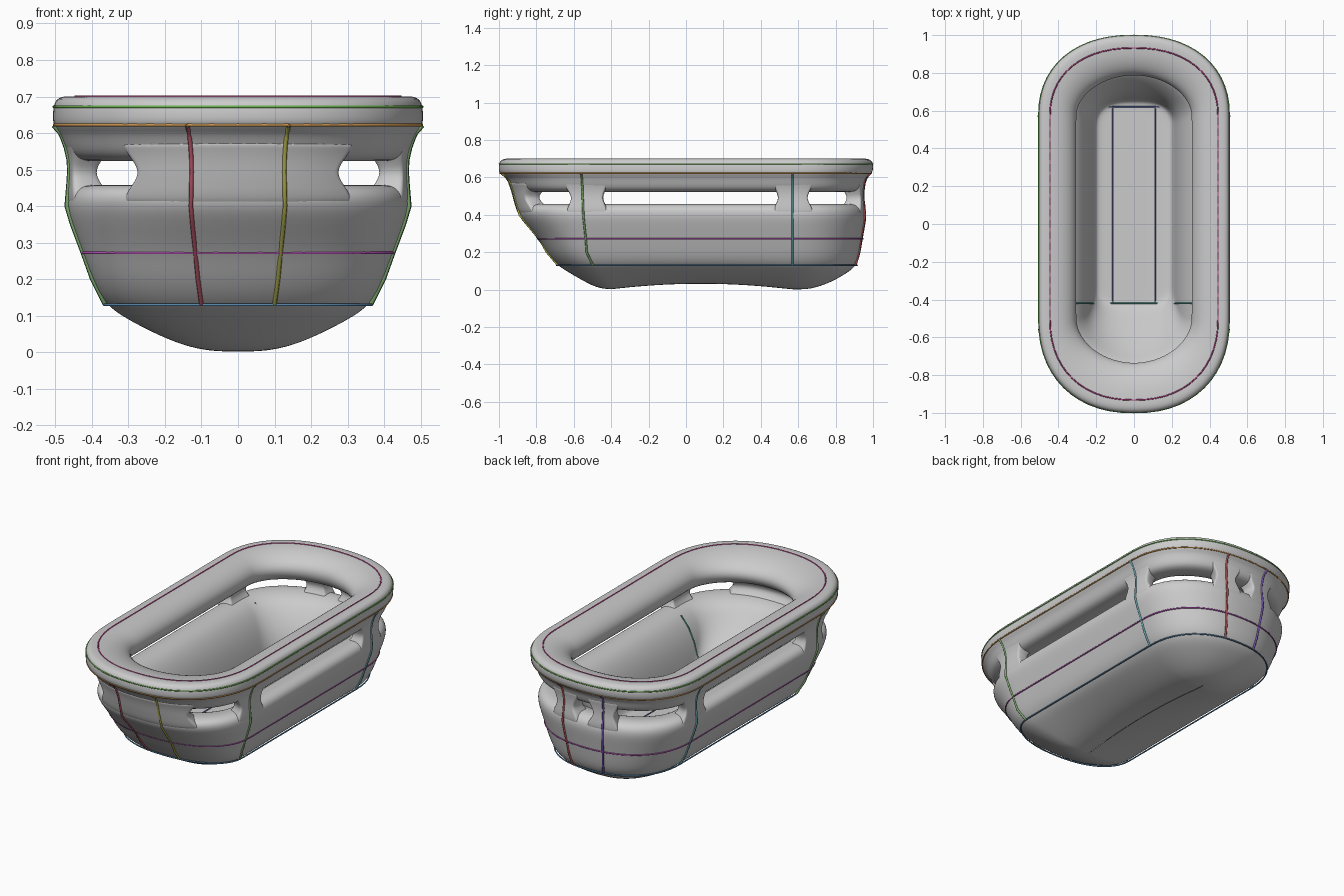
import bpy, bmesh
from math import pi, cos, sin

if "Cube" in bpy.data.objects:
    bpy.data.objects.remove(bpy.data.objects["Cube"])

NS, NA = 18, 28          # steps per straight side and per rounded end


def power(v, e):
    return (1 if v >= 0 else -1) * abs(v) ** e


def pt(t, w, yf, yb, e=2.25):
    """Point on a rounded-oblong outline: t 0-1 right side, 1-2 back, 2-3 left, 3-4 front."""
    t %= 4
    sf, sb = max(-.5, yf + .6 * w), min(.57, yb - .7 * w)
    k, f = int(t), t - int(t)
    if k == 0:
        return w, sf + (sb - sf) * f
    if k == 2:
        return -w, sb + (sf - sb) * f
    a = pi * f
    c, s = power(cos(a), 2 / e), max(0, sin(a)) ** (2 / e)
    return (w * c, sb + (yb - sb) * s) if k == 1 else (-w * c, sf + (yf - sf) * s)


def ring_params():
    out = []
    for k in range(4):
        n = NS if k % 2 == 0 else NA
        out += [k + i / n for i in range(n)]
    return out


def finish(name, bm, sub):
    bmesh.ops.recalc_face_normals(bm, faces=bm.faces)
    me = bpy.data.meshes.new(name)
    bm.to_mesh(me)
    bm.free()
    for p in me.polygons:
        p.use_smooth = True
    ob = bpy.data.objects.new(name, me)
    bpy.context.collection.objects.link(ob)
    m = ob.modifiers.new("smooth", 'SUBSURF')
    m.levels = m.render_levels = sub
    return ob


def skin(bm, loops, closed):
    """Quad strips between stacked closed loops."""
    n, m = len(loops[0]), len(loops)
    for r in range(m if closed else m - 1):
        a, b = loops[r], loops[(r + 1) % m]
        for i in range(n):
            j = (i + 1) % n
            bm.faces.new((a[i], a[j], b[j], b[i]))


def loft(name, levels, closed=False, keel=0):
    bm = bmesh.new()
    loops = []
    for i, (w, yf, yb, z, *e) in enumerate(levels):
        loop = []
        for t in ring_params():
            x, y = pt(t, w, yf, yb, *e)
            # slight rise along the middle of the underside
            lift = .03 * max(0, 1 - ((y - .08) / .48) ** 2) * (1 - z / .13) if i < keel else 0
            loop.append(bm.verts.new((x, y, z + lift)))
        loops.append(loop)
    skin(bm, loops, closed)
    return finish(name, bm, 2)


# levels are (half width, front y, back y, z, optional corner squareness)
bottom = [(.001, -.38, .60, .002), (.06, -.42, .64, .002), (.13, -.48, .70, .012),
          (.21, -.54, .78, .042), (.30, -.62, .86, .088)]
outer = [(.365, -.69, .915, .13), (.40, -.75, .935, .20), (.425, -.79, .945, .27),
         (.455, -.86, .96, .35), (.47, -.90, .967, .40), (.464, -.905, .955, .44)]
inside = [(.43, -.87, .915, .46), (.38, -.80, .86, .457, 2.1), (.325, -.74, .80, .435, 1.9),
          (.275, -.69, .75, .375, 1.9), (.24, -.61, .70, .30, 2.1), (.218, -.52, .67, .22, 2.4),
          (.205, -.45, .655, .155, 2.8), (.17, -.42, .63, .145, 2.8), (.001, -.40, .60, .145)]
loft("lower_hull_and_floor", bottom + outer + inside, keel=len(bottom))

# upper air ring with its flat outer band
band = [(.458, -.92, .945, .532), (.475, -.945, .96, .56), (.488, -.965, .97, .60),
        (.506, -1.0, .995, .62), (.507, -1.003, 1.003, .65), (.504, -1.0, 1.0, .685),
        (.485, -.975, .975, .702), (.44, -.925, .925, .70), (.38, -.85, .87, .692, 2.2),
        (.325, -.765, .805, .66, 2), (.298, -.725, .78, .61, 1.9), (.318, -.75, .80, .555, 2),
        (.37, -.82, .85, .527, 2.1), (.42, -.88, .90, .52)]
loft("upper_ring", band, closed=True)

# wall surfaces that the posts between the windows follow, bottom to top
post_out = [(.462, -.885, .958), (.468, -.907, .964), (.465, -.917, .96), (.463, -.926, .956),
            (.464, -.934, .956), (.472, -.946, .96), (.483, -.96, .967)]
post_in = [(.35, -.77, .83), (.36, -.78, .84), (.385, -.815, .865), (.40, -.84, .88),
           (.385, -.82, .865), (.36, -.79, .84), (.35, -.78, .83)]
post_z = (.385, .425, .46, .492, .525, .56, .59)


def pillar(name, t0, t1, flare, n=10):
    """Post between lower and upper tubes, flared to round the window ends."""
    bm = bmesh.new()
    loops = []
    for o, i, z in zip(post_out, post_in, post_z):
        e = flare * min(1, abs(z - .492) / .05) ** 2
        ts = [t0 - e + (t1 - t0 + 2 * e) * k / n for k in range(n + 1)]
        co = [pt(t, *o) for t in ts] + [pt(t, *i) for t in reversed(ts)]
        loops.append([bm.verts.new((x, y, z)) for x, y in co])
    skin(bm, loops, False)
    bm.faces.new(loops[0])
    bm.faces.new(loops[-1])
    finish(name, bm, 2)


for side in ("right", "left"):
    for part, a, b, fl in (("front_side_post", -.075, .05, .03), ("back_side_post", .93, 1.055, .03),
                           ("back_post", 1.385, 1.465, .025)):
        if side == "left":
            a, b = 3 - b, 3 - a
        pillar(side + "_" + part, a, b, fl)
pillar("front_centre_panel", 3.31, 3.69, .04, 24)


def seam(name, pts, color, cyclic=False, r=.005):
    cu = bpy.data.curves.new(name, 'CURVE')
    cu.dimensions = '3D'
    cu.bevel_depth, cu.bevel_resolution = r, 1
    sp = cu.splines.new('POLY')
    sp.points.add(len(pts) - 1)
    for p, c in zip(sp.points, pts):
        p.co = (*c, 1)
    sp.use_cyclic_u = cyclic
    ob = bpy.data.objects.new(name, cu)
    bpy.context.collection.objects.link(ob)
    mat = bpy.data.materials.new(name)
    mat.diffuse_color = (*color, 1)
    mat.use_nodes = True
    mat.node_tree.nodes["Principled BSDF"].inputs["Base Color"].default_value = mat.diffuse_color
    cu.materials.append(mat)


# horizontal seams running round the boat
for name, lv, z, col in (("bottom_seam", (.366, -.692, .915), .13, (.10, .25, .42)),
                         ("middle_seam", (.426, -.793, .946), .272, (.45, .08, .45)),
                         ("band_lower_seam", (.503, -.994, .99), .622, (.6, .3, .08)),
                         ("band_upper_seam", (.504, -.998, .998), .672, (.15, .45, .08)),
                         ("top_seam", (.445, -.932, .932), .699, (.5, .06, .25))):
    seam(name, [(*pt(t, *lv), z) for t in ring_params()], col, True, .004)

# vertical seams up the posts
climb = outer[:5] + [(*o, z) for o, z in list(zip(post_out, post_z))[2:]] + band[2:4]
for name, t, col in (("right_front_seam", -.03, (.2, .4, .15)), ("left_front_seam", 3.03, (.2, .4, .15)),
                     ("right_back_seam", 1.0, (.15, .4, .45)), ("left_back_seam", 2.0, (.15, .4, .45)),
                     ("back_right_seam", 1.425, (.5, .1, .1)), ("back_left_seam", 1.575, (.2, .1, .5)),
                     ("nose_left_seam", 3.425, (.5, .1, .15)), ("nose_right_seam", 3.575, (.45, .45, .08))):
    seam(name, [(*pt(t, w, yf, yb), z) for w, yf, yb, z in climb], col, False, .006)

# lengthwise floor seams, then the cross seams that climb the inner walls
for x in (-.112, .112):
    seam("floor_seam", [(x, -.43, .146), (x, .63, .146)], (.12, .12, .3), r=.004)
wall = [(.325, .435), (.275, .375), (.24, .30), (.218, .22), (.19, .149)]
for name, y, col in (("floor_front_seam", -.42, (.08, .35, .3)), ("floor_back_seam", .62, (.1, .15, .45))):
    seam(name, [(-x, y, z) for x, z in wall] + [(x, y, z) for x, z in reversed(wall)], col, r=.004)
